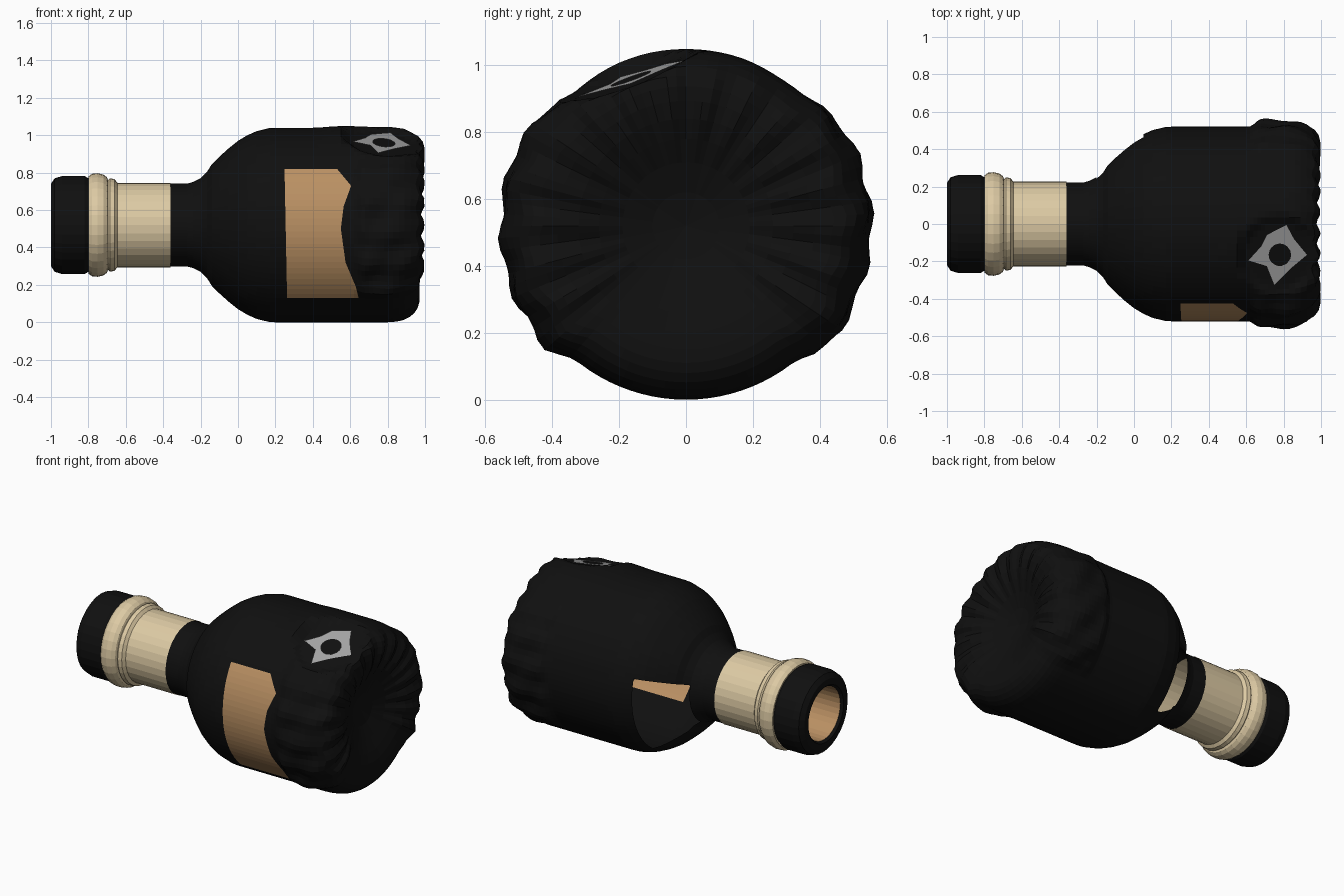
import bpy, bmesh, math
from mathutils import Vector

if "Cube" in bpy.data.objects:
    bpy.data.objects.remove(bpy.data.objects["Cube"])

AXIS_Z = 0.52


def material(name, r, g, b):
    m = bpy.data.materials.new(name)
    m.diffuse_color = (r, g, b, 1)
    m.use_nodes = True
    m.node_tree.nodes["Principled BSDF"].inputs["Base Color"].default_value = m.diffuse_color
    return m


BLACK = material("black", 0.005, 0.005, 0.005)
BEIGE = material("beige", 0.72, 0.59, 0.37)
TAN = material("tan", 0.49, 0.28, 0.125)
GREY = material("grey", 0.38, 0.38, 0.38)


def smooth(v, a, b):
    t = min(max((v - a) / (b - a), 0), 1)
    return t * t * (3 - 2 * t)


def finish(name, bm, mats):
    me = bpy.data.meshes.new(name)
    bm.to_mesh(me)
    bm.free()
    for m in mats:
        me.materials.append(m)
    ob = bpy.data.objects.new(name, me)
    bpy.context.collection.objects.link(ob)
    return ob


def lathe(profile, segs):
    """Revolve (x, radius) points round the long axis of the bottle."""
    bm = bmesh.new()
    rings = []
    for x, r in profile:
        rings.append([bm.verts.new((x, r * math.cos(2 * math.pi * i / segs),
                                    AXIS_Z + r * math.sin(2 * math.pi * i / segs)))
                      for i in range(segs)])
    for a, b in zip(rings, rings[1:]):
        for i in range(segs):
            j = (i + 1) % segs
            bm.faces.new((a[i], a[j], b[j], b[i]))
    bmesh.ops.remove_doubles(bm, verts=bm.verts, dist=1e-5)
    bmesh.ops.recalc_face_normals(bm, faces=bm.faces)
    return bm


# Mouth ring: black outside, tan inside
bm = lathe([(-.8, .2), (-.8, .25), (-.82, .262), (-.94, .262), (-.98, .25), (-1, .22),
            (-1, .18), (-.985, .168), (-.7, .165), (-.7, .22)], 32)
for f in bm.faces:
    c = f.calc_center_median()
    f.material_index = int(math.hypot(c.y, c.z - AXIS_Z) < 0.175 and c.x > -0.99)
finish("mouth_ring", bm, [BLACK, TAN])

# Neck sleeve with rolled collar
bm = lathe([(-.36, .226), (-.645, .226), (-.66, .245), (-.685, .25), (-.695, .24), (-.7, .255),
            (-.72, .27), (-.75, .277), (-.78, .274), (-.8, .26), (-.8, .2)], 32)
finish("neck_sleeve", bm, [BEIGE])

# Body shell: short neck, shoulder, cylinder, rounded base and punt
profile = [(-.37, .222), (-.27, .222), (-.24, .23), (-.2, .25), (-.165, .285), (-.14, .325),
           (-.1, .365), (-.05, .41), (0, .45), (.05, .48), (.1, .502), (.17, .519), (.2, .52)]
profile += [(.2 + .05 * i, .52) for i in range(1, 9)]
profile += [(.62 + .02 * i, .52) for i in range(10)]
profile += [(.83, .518), (.86, .514), (.89, .506), (.92, .49), (.945, .468), (.962, .44),
            (.97, .41), (.97, .37), (.962, .32), (.945, .26), (.92, .19), (.89, .1), (.875, 0)]
bm = lathe(profile, 96)


def dent_height(x, y):
    return 0.99 + 0.36 * (y + 0.06) - 0.1 * (x - 0.78)


# Crumpled sides, scalloped rim and the flattened seat of the badge
for v in bm.verts:
    x, y, z = v.co.x, v.co.y, v.co.z - AXIS_Z
    r = math.hypot(y, z)
    if x < 0.4 or r < 1e-4:
        continue
    th = math.atan2(z, y)
    elev = math.degrees(math.asin(max(-1, min(1, z / r))))
    side = smooth(elev, -52, -40) * (1 - smooth(elev, 25, 60))
    upper = smooth(elev, -50, -30)
    k = smooth(x, .61, .68) * smooth(r, .3, .45)
    dr = k * side * (.03 + .008 * math.sin(20 * th) + .007 * math.sin(11 * th + 28 * x))
    dr += smooth(x, .4, .55) * .009 * smooth(elev, 45, 75) * smooth(r, .3, .45)
    rim = smooth(x, .9, .96) * smooth(r, .1, .38)
    dx = rim * upper * (.016 + .011 * math.sin(22 * th + 5 * r))
    v.co = (x + dx, y * (r + dr) / r, AXIS_Z + z * (r + dr) / r)
    if z > 0:
        d = math.hypot(x - .775, y + .165)
        low = min(v.co.z, dent_height(x, y))
        t = 1 - smooth(d, .17, .23)
        v.co.z += (low - v.co.z) * t

# Broken opening in the back of the shoulder
hole = []
for f in bm.faces:
    c = f.calc_center_median()
    a = math.degrees(math.atan2(c.z - AXIS_Z, c.y))
    if -.2 < c.x < .05 and -55 < a < 15:
        hole.append(f)
bmesh.ops.delete(bm, geom=hole, context='FACES')

# Label cut into the front wall with straight cuts; right edge is torn
EDGE = [(.13, .645), (.19, .63), (.32, .575), (.5, .55), (.62, .565), (.73, .605), (.82, .53)]


def cut(point, normal):
    faces = [f for f in bm.faces if f.calc_center_median().y < -.3
             and .2 < f.calc_center_median().x < .7]
    geom = set(faces)
    for f in faces:
        geom.update(f.edges)
        geom.update(f.verts)
    bmesh.ops.bisect_plane(bm, geom=list(geom), plane_co=point, plane_no=normal, dist=1e-5)


cut((.265, 0, 0), (1, 0, .02))
for z, x in EDGE:
    cut((0, 0, z), (0, 0, 1))
for (z0, x0), (z1, x1) in zip(EDGE, EDGE[1:]):
    cut((x0, 0, z0), Vector((z1 - z0, 0, x0 - x1)).normalized())
for f in bm.faces:
    c = f.calc_center_median()
    if c.y > -.3 or c.x < .265 - .02 * c.z:
        continue
    for (z0, x0), (z1, x1) in zip(EDGE, EDGE[1:]):
        if z0 < c.z < z1 and c.x < x0 + (x1 - x0) * (c.z - z0) / (z1 - z0):
            f.material_index = 1
finish("bottle_body", bm, [BLACK, TAN])

# Star badge: thin plate with a round hole, lying on the flattened seat
outline = [(.925, -.165), (.855, -.08), (.815, -.005), (.765, -.03), (.71, -.06), (.68, -.12),
           (.612, -.195), (.71, -.225), (.75, -.325), (.835, -.24)]
outline = [p for a, b in zip(outline, outline[1:] + outline[:1])
           for p in (a, ((a[0] + b[0]) / 2, (a[1] + b[1]) / 2))]
bm = bmesh.new()
outer, inner = [], []
for x, y in outline:
    a = math.atan2(y + .165, x - .78)
    hx, hy = .78 + .06 * math.cos(a), -.165 + .06 * math.sin(a)
    outer.append(bm.verts.new((x, y, dent_height(x, y) + .008)))
    inner.append(bm.verts.new((hx, hy, dent_height(hx, hy) + .008)))
for i in range(len(outer)):
    j = (i + 1) % len(outer)
    bm.faces.new((inner[i], outer[i], outer[j], inner[j]))
finish("star_badge", bm, [GREY])
